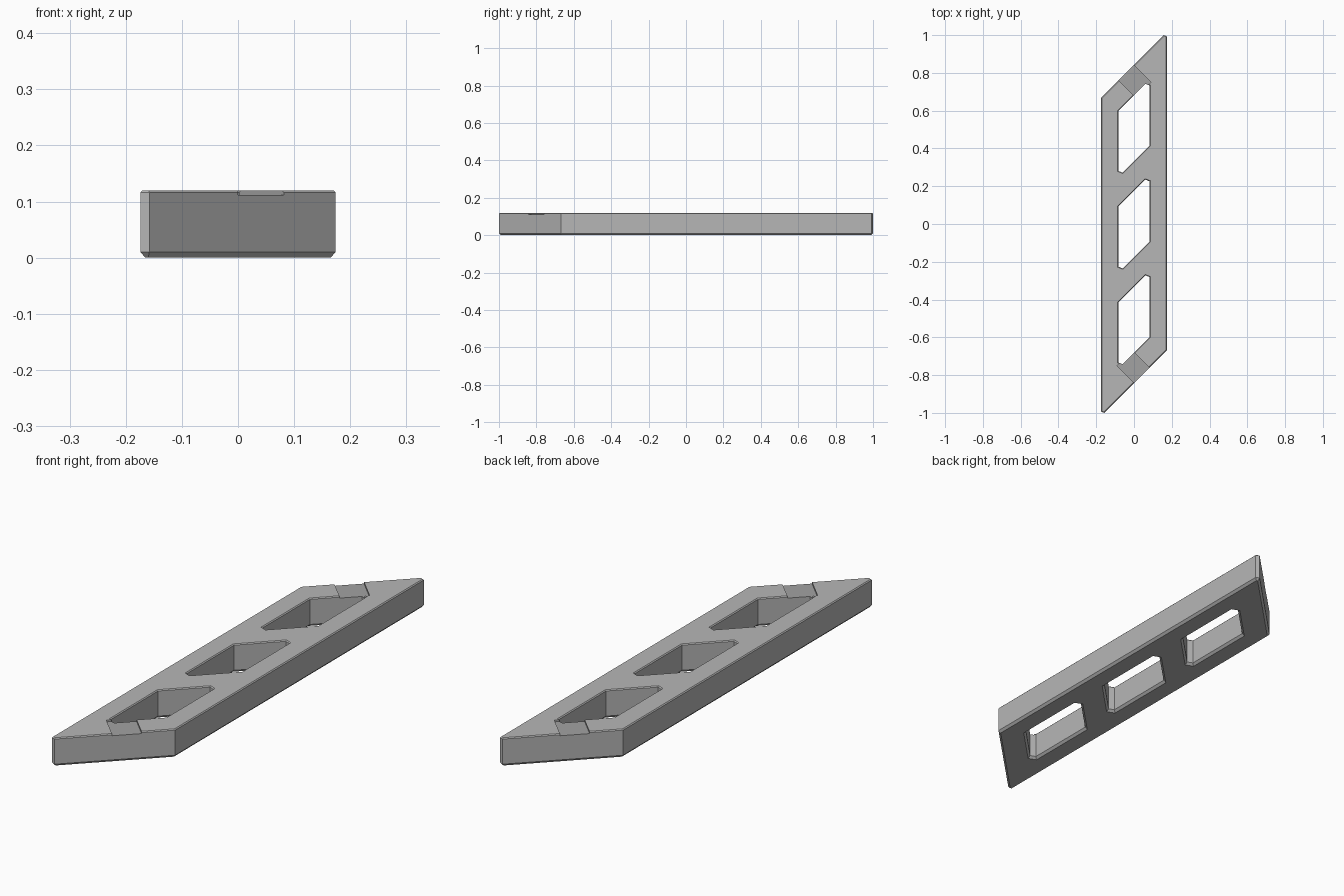
import bpy, bmesh, math
from mathutils import Vector, Matrix

cube = bpy.data.objects.get("Cube")
if cube:
    bpy.data.objects.remove(cube, do_unlink=True)


def material(name, value):
    mat = bpy.data.materials.new(name)
    mat.use_nodes = True
    colour = (value, value, value, 1)
    mat.diffuse_color = colour
    mat.node_tree.nodes["Principled BSDF"].inputs["Base Color"].default_value = colour
    return mat


def half_turn(points, centre_y=0):
    """Complete an outline by rotating its first half by 180 degrees."""
    loop = [Vector(p) for p in points]
    loop += [-p for p in loop]
    return [p + Vector((0, centre_y)) for p in loop]


def offset(loop, amount):
    """Move every side of a clockwise outline outwards."""
    normals = []
    for i, p in enumerate(loop):
        d = (loop[(i + 1) % len(loop)] - p).normalized()
        normals.append(Vector((-d.y, d.x)))
    return [p + (normals[i - 1] + normals[i]) * amount / (1 + normals[i - 1].dot(normals[i]))
            for i, p in enumerate(loop)]


# Slanted plate outline and its three slanted windows
HEIGHT = 0.12
LAYERS = [(0, 0.009), (0.01, 0), (0.116, 0), (HEIGHT, 0.004)]   # height, chamfer
outer = half_turn([(-0.174, 0.668), (0.158, 1.0), (0.174, 0.993)])
windows = [half_turn([(-0.083, 0.092), (0.06, 0.235), (0.083, 0.226)], y)
           for y in (-0.507, 0, 0.507)]

bm = bmesh.new()
cap_edges = {0: [], len(LAYERS) - 1: []}
for loop, side in [(outer, -1)] + [(w, 1) for w in windows]:
    rings = [[bm.verts.new((p.x, p.y, z)) for p in offset(loop, side * chamfer)]
             for z, chamfer in LAYERS]
    n = len(loop)
    for low, high in zip(rings, rings[1:]):
        for i in range(n):
            j = (i + 1) % n
            bm.faces.new((low[i], low[j], high[j], high[i]))
    for level, edges in cap_edges.items():
        ring = rings[level]
        edges += [bm.edges.get((ring[i - 1], ring[i])) for i in range(n)]
for level, edges in cap_edges.items():
    bmesh.ops.triangle_fill(bm, edges=edges, use_beauty=True,
                            normal=(0, 0, 1 if level else -1))
bmesh.ops.recalc_face_normals(bm, faces=bm.faces)
mesh = bpy.data.meshes.new("slanted_frame")
bm.to_mesh(mesh)
bm.free()
frame = bpy.data.objects.new("slanted_frame", mesh)
bpy.context.collection.objects.link(frame)
mesh.materials.append(material("mid grey", 0.47))
mesh.materials.append(material("dark grey", 0.36))

# Shallow notch across each end bar
FLOOR = 0.112
bm = bmesh.new()
for y in (-0.76, 0.76):
    place = (Matrix.Translation((0, y, FLOOR + 0.05))
             @ Matrix.Rotation(math.radians(45), 4, "Z")
             @ Matrix.Diagonal((0.115, 0.14, 0.1, 1)))
    bmesh.ops.create_cube(bm, size=1, matrix=place)
cut_mesh = bpy.data.meshes.new("notch_cutter")
bm.to_mesh(cut_mesh)
bm.free()
cutter = bpy.data.objects.new("notch_cutter", cut_mesh)
bpy.context.collection.objects.link(cutter)
cutter.hide_render = True

cut = frame.modifiers.new("notches", "BOOLEAN")
cut.operation = "DIFFERENCE"
cut.solver = "EXACT"
cut.object = cutter
bpy.context.view_layer.objects.active = frame
frame.select_set(True)
bpy.ops.object.modifier_apply(modifier=cut.name)
bpy.data.objects.remove(cutter, do_unlink=True)

# Notch floors and their side walls are darker
along = Vector((1, 1, 0)).normalized()
for face in frame.data.polygons:
    is_floor = face.normal.z > 0.9 and abs(face.center.z - FLOOR) < 0.002
    is_wall = face.center.z > FLOOR and abs(face.normal.dot(along)) > 0.95
    face.material_index = 1 if is_floor or is_wall else 0
